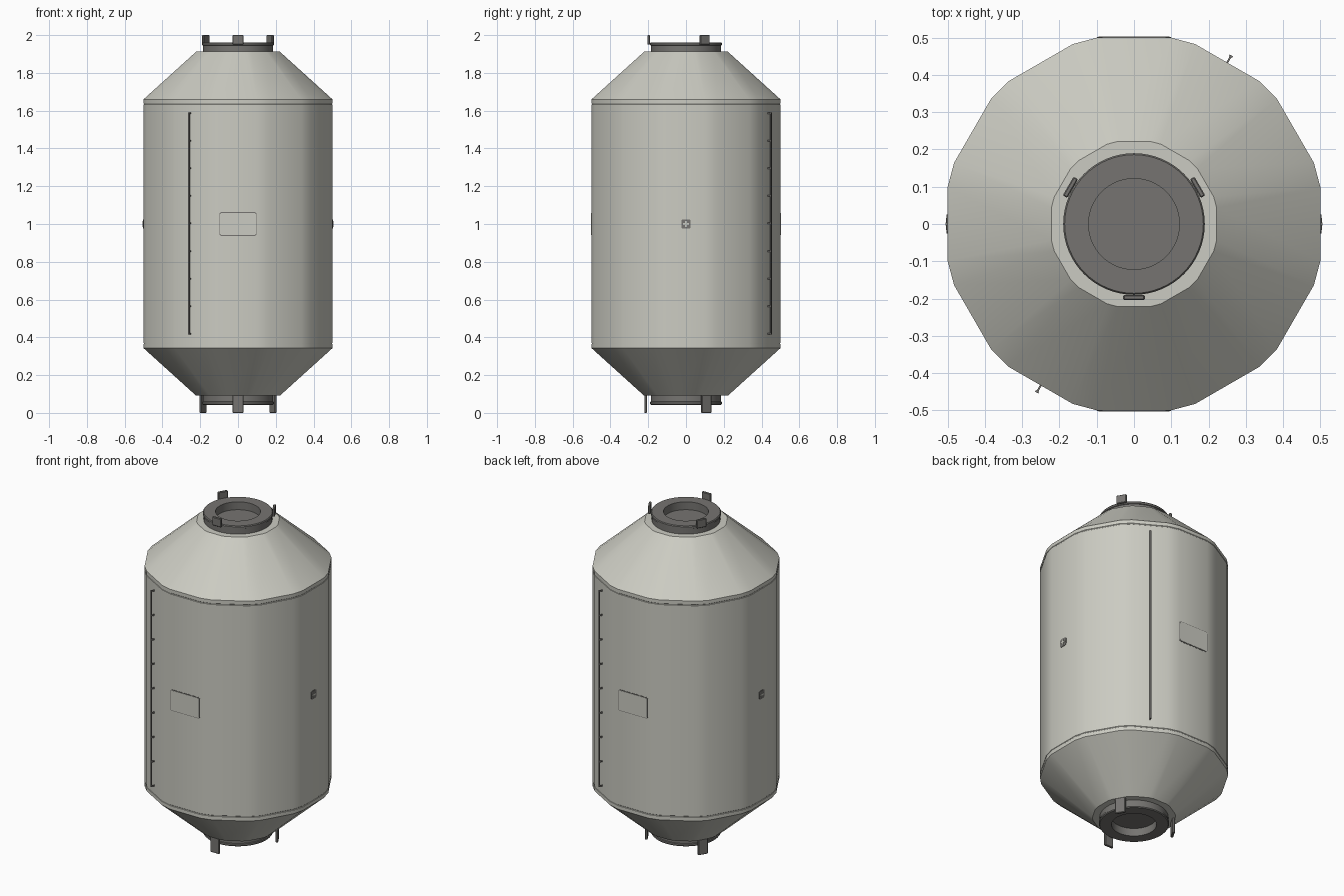
import bpy, bmesh, math
from mathutils import Matrix, Vector

cube = bpy.data.objects.get("Cube")
if cube:
    bpy.data.objects.remove(cube, do_unlink=True)


def material(name, color):
    m = bpy.data.materials.new(name)
    m.use_nodes = True
    m.diffuse_color = color
    m.node_tree.nodes["Principled BSDF"].inputs["Base Color"].default_value = color
    return m


SHELL = material("pale grey", (0.60, 0.60, 0.54, 1))
METAL = material("dark grey", (0.18, 0.175, 0.165, 1))


def finish(name, bm, mat, smooth=True):
    bmesh.ops.recalc_face_normals(bm, faces=bm.faces)
    mesh = bpy.data.meshes.new(name)
    bm.to_mesh(mesh)
    bm.free()
    mesh.materials.append(mat)
    obj = bpy.data.objects.new(name, mesh)
    bpy.context.collection.objects.link(obj)
    if smooth:
        bpy.ops.object.select_all(action="DESELECT")
        obj.select_set(True)
        bpy.context.view_layer.objects.active = obj
        bpy.ops.object.shade_smooth_by_angle(angle=math.radians(30))
    return obj


def lathe(name, profile, angles, mat):
    """Stack rings of (radius, height) and cap both ends."""
    bm = bmesh.new()
    rings = [[bm.verts.new((r * math.cos(a), r * math.sin(a), z)) for a in angles]
             for r, z in profile]
    n = len(angles)
    for low, high in zip(rings, rings[1:]):
        for i in range(n):
            j = (i + 1) % n
            bm.faces.new((low[i], low[j], high[j], high[i]))
    bm.faces.new(rings[0])
    bm.faces.new(rings[-1])
    return finish(name, bm, mat)


def add_box(bm, center, size):
    m = Matrix.Translation(center) @ Matrix.Diagonal((*size, 1))
    bmesh.ops.create_cube(bm, size=1, matrix=m)


def place(obj, degrees):
    """Turn a part built facing +x around the vertical axis."""
    obj.data.transform(Matrix.Rotation(math.radians(degrees), 4, "Z"))


def rounded_plate(name, radius, width, height, corner, thick, mat):
    """Thin rounded rectangle standing on the wall, facing +x."""
    bm = bmesh.new()
    verts = []
    for k, (sy, sz) in enumerate(((1, 1), (-1, 1), (-1, -1), (1, -1))):
        for step in range(4):
            a = math.radians(90 * k + 30 * step)
            verts.append(bm.verts.new((radius, sy * (width / 2 - corner) + corner * math.cos(a),
                                       1 + sz * (height / 2 - corner) + corner * math.sin(a))))
    face = bm.faces.new(verts)
    out = bmesh.ops.extrude_face_region(bm, geom=[face])
    top = [v for v in out["geom"] if isinstance(v, bmesh.types.BMVert)]
    bmesh.ops.translate(bm, verts=top, vec=Vector((thick, 0, 0)))
    return finish(name, bm, mat, False)


# Twelve-sided tank with chamfered corners, conical ends and fine rim seams
body_angles = [math.radians(30 * k + s) for k in range(12) for s in (-11.2, 11.2)]
R = 0.51
upper = [(R, 1.632), (R - 0.002, 1.634), (R - 0.002, 1.637), (R, 1.639),
         (R, 1.66), (0.226, 1.912)]
lower = [(r, 2.003 - z) for r, z in reversed(upper)]
lathe("tank_body", lower + upper, body_angles, SHELL)

# Docking collars with a round recess
round_angles = [math.tau * k / 64 for k in range(64)]
collar = [(0.186, 1.905), (0.186, 1.945), (0.19, 1.947), (0.19, 1.957), (0.186, 1.962),
          (0.122, 1.962), (0.122, 1.915)]
lathe("top_collar", collar, round_angles, METAL)
lathe("bottom_collar", [(r, 2.005 - z) for r, z in collar], round_angles, METAL)

# Three guide tabs on each collar
for end, radius, z0, z1 in (("top", 0.197, 1.95, 2.0), ("bottom", 0.214, 0.0, 0.094)):
    for k, angle in enumerate((-90, 30, 150)):
        bm = bmesh.new()
        add_box(bm, (radius, 0, (z0 + z1) / 2), (0.014, 0.058, z1 - z0))
        bmesh.ops.bevel(bm, geom=bm.edges[:], offset=0.003, segments=1, affect="EDGES")
        place(finish(f"{end}_guide_tab_{k + 1}", bm, METAL, False), angle)

# Hatch panels on front and back
for side, angle in (("front", -90), ("back", 90)):
    place(rounded_plate(side + "_hatch_outline", 0.499, 0.198, 0.127, 0.013, 0.0025, METAL), angle)
    place(rounded_plate(side + "_hatch", 0.499, 0.19, 0.119, 0.01, 0.0045, SHELL), angle)

# Small square ports with a cross on both sides
for side, angle in (("left", 0), ("right", 180)):
    place(rounded_plate(side + "_port", 0.499, 0.05, 0.05, 0.012, 0.004, METAL), angle)
    bm = bmesh.new()
    add_box(bm, (0.503, 0, 1), (0.004, 0.032, 0.008))
    add_box(bm, (0.503, 0, 1), (0.005, 0.008, 0.032))
    place(finish(side + "_port_cross", bm, SHELL, False), angle)

# Long handrails with standoff posts
for side, angle in (("front", -120), ("back", 60)):
    bm = bmesh.new()
    add_box(bm, (0.52, 0, 1.003), (0.005, 0.01, 1.176))
    for k in range(9):
        add_box(bm, (0.508, 0, 0.419 + k * 0.146), (0.022, 0.005, 0.008))
    place(finish(side + "_handrail", bm, METAL, False), angle)
